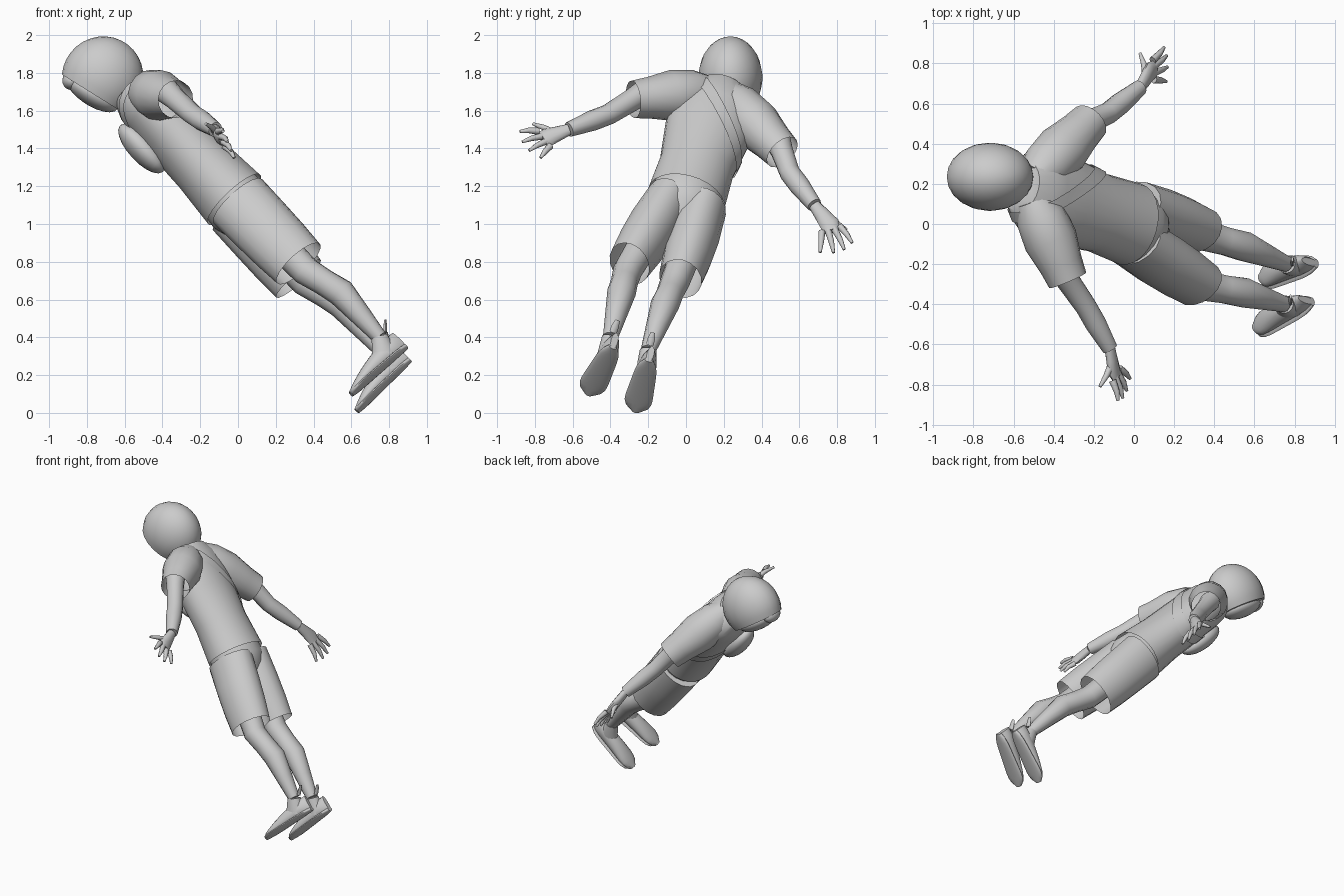
import bpy
import bmesh
import math
from mathutils import Vector

default_cube = bpy.data.objects.get("Cube")
if default_cube:
    bpy.data.objects.remove(default_cube)

colour = (.6, .6, .6, 1)
grey = bpy.data.materials.new("plain grey")
grey.use_nodes = True
grey.diffuse_color = colour
grey.node_tree.nodes["Principled BSDF"].inputs["Base Color"].default_value = colour


def point(x, y, z):
    return Vector((x, y, z))


def finish(name, bm):
    """Turn a bmesh into a smooth shaded object with the grey material."""
    bmesh.ops.recalc_face_normals(bm, faces=bm.faces)
    for face in bm.faces:
        face.smooth = True
    mesh = bpy.data.meshes.new(name)
    bm.to_mesh(mesh)
    bm.free()
    mesh.set_sharp_from_angle(angle=math.radians(50))
    mesh.materials.append(grey)
    part = bpy.data.objects.new(name, mesh)
    bpy.context.collection.objects.link(part)
    return part


def tube(name, path, widths, depths=None, side=None, open_end=False, sides=16):
    """Loft ellipses along a path; widths lie along the side direction."""
    side = side or across
    depths = depths or widths
    bm = bmesh.new()
    rings = []
    last = len(path) - 1
    for i, centre in enumerate(path):
        tangent = (path[min(i + 1, last)] - path[max(i - 1, 0)]).normalized()
        u = (side - tangent * side.dot(tangent)).normalized()
        w = tangent.cross(u)
        ring = []
        for k in range(sides):
            angle = math.tau * k / sides
            offset = u * widths[i] * math.cos(angle) + w * depths[i] * math.sin(angle)
            ring.append(bm.verts.new(centre + offset))
        rings.append(ring)
    for lower, upper in zip(rings, rings[1:]):
        for k in range(sides):
            n = (k + 1) % sides
            bm.faces.new((lower[k], lower[n], upper[n], upper[k]))
    bm.faces.new(rings[0])
    if not open_end:
        bm.faces.new(rings[-1])
    return finish(name, bm)


def between(start, end, fractions):
    return [start.lerp(end, fraction) for fraction in fractions]


def ellipsoid(name, centre, axis, side, length, width, depth, first=-85):
    """Ellipsoid along an axis; a later first angle leaves a flat cut base."""
    steps = 10
    angles = [math.radians(first + (85 - first) * i / steps) for i in range(steps + 1)]
    path = [centre + axis * length * math.sin(a) for a in angles]
    tube(name, path, [width * math.cos(a) for a in angles],
         [depth * math.cos(a) for a in angles], side, sides=20)


# Leaning body: the two ends of the shirt and the directions that follow
collar = point(-.56, .19, 1.71)
shirt_hem = point(-.02, 0, 1.13)
across = point(.16, .93, -.33).normalized()
down = (shirt_hem - collar).normalized()
chest = across.cross(down).normalized()

# Shirt
shirt = tube("shirt", between(collar, shirt_hem, (0, .1, .2, .4, .7, 1)),
             (.13, .22, .24, .23, .2, .21), (.12, .15, .16, .165, .17, .19),
             open_end=True, sides=24)


def sleeve(name, shoulder, cuff):
    tube(name, between(shoulder, cuff, (0, .2, .5, .8, 1)), (.09, .125, .135, .11, .1),
         side=chest, open_end=True)


left_cuff = point(-.33, -.28, 1.66)
right_cuff = point(-.22, .51, 1.38)
sleeve("left_sleeve", point(-.5, .12, 1.7), left_cuff)
sleeve("right_sleeve", point(-.5, .22, 1.68), right_cuff)

# Diagonal strap: a band cut from a copy of the shirt and pushed outward
strap = bmesh.new()
strap.from_mesh(shirt.data)
strap_top = point(-.5, .04, 1.8)
strap_side = (point(-.15, .29, 1.33) - strap_top).cross(chest).normalized()
for direction in (strap_side, -strap_side):
    everything = strap.verts[:] + strap.edges[:] + strap.faces[:]
    bmesh.ops.bisect_plane(strap, geom=everything, plane_co=strap_top + direction * .03,
                           plane_no=direction, clear_outer=True)
strap.normal_update()
shifts = [(vert, vert.normal * .008) for vert in strap.verts]
for vert, shift in shifts:
    vert.co += shift
finish("strap", strap)

# Bag carried on the chest
ellipsoid("chest_bag", point(-.51, .1, 1.4), down, across, .17, .11, .07)

# Neck, face and hair, tipped forward
crown = point(.53, 0, .85).normalized()
brow = point(-.85, 0, .53)
sideways = point(0, 1, 0)
jaw = point(-.77, .235, 1.69)
tube("neck", [collar, jaw + crown * .1], (.08, .08))
ellipsoid("hair", jaw + crown * .1, crown, sideways, .22, .17, .215, first=-27)
ellipsoid("face", jaw, crown, sideways, .065, .12, .155)
ellipsoid("fringe", jaw + brow * .13, crown, sideways, .05, .08, .05)


# Arms and hands
def arm(name, cuff, elbow, wrist, palm, thumb_tip, index_tip, little_tip):
    shoulder = cuff + (cuff - elbow) * .6
    path = [shoulder, cuff, elbow, elbow.lerp(wrist, .4), wrist]
    tube(name + "_arm", path, (.07, .06, .055, .055, .04), side=chest, sides=12)

    reach = (palm - wrist).normalized()
    spread = index_tip - little_tip
    knuckles = palm.lerp((index_tip + little_tip) / 2, .3)
    tube(name + "_palm", [wrist, wrist.lerp(palm, .5), palm, knuckles],
         (.032, .042, .052, .046), (.026, .027, .026, .018), spread, sides=10)

    # Digits: the four fingers fan out evenly, the thumb starts at the palm
    digits = {"_thumb": (wrist.lerp(palm, .6), thumb_tip)}
    for i in range(4):
        fan = i / 3
        root = knuckles.lerp(palm, .3) + spread * (.28 - .56 * fan)
        tip = index_tip.lerp(little_tip, fan) + reach * .03 * math.sin(math.pi * fan)
        digits["_finger_" + "abcd"[i]] = (root, tip)
    for label, (root, tip) in digits.items():
        bend = root.lerp(tip, .55) - chest * .008
        tube(name + label, [root, bend, tip], (.019, .015, .008), side=spread, sides=8)


arm("left", left_cuff, elbow=point(-.24, -.41, 1.58), wrist=point(-.12, -.62, 1.5),
    palm=point(-.1, -.73, 1.46), thumb_tip=point(-.17, -.81, 1.53),
    index_tip=point(-.08, -.88, 1.49), little_tip=point(-.02, -.77, 1.35))
arm("right", right_cuff, elbow=point(-.13, .55, 1.27), wrist=point(.03, .68, 1.1),
    palm=point(.08, .76, 1), thumb_tip=point(.03, .85, .97),
    index_tip=point(.15, .88, .9), little_tip=point(.16, .71, .85))

# Seat of the shorts, closing the gap between the legs
tube("shorts_seat", between(shirt_hem - down * .05, point(.1, -.05, .99), (0, .4, .7, 1)),
     (.19, .2, .17, .09), (.17, .18, .155, .1), sides=20)


# Legs, each with a shorts leg and a shoe
def leg(name, hip, shorts_hem, knee, ankle, heel, toe):
    tube(name + "_shorts_leg", between(hip, shorts_hem, (0, .4, .7, 1)),
         (.125, .135, .13, .115), (.175, .17, .165, .155), open_end=True)
    calf = knee.lerp(ankle, .4) - chest * .04
    path = [hip.lerp(knee, .5), knee, knee.lerp(calf, .5), calf, calf.lerp(ankle, .5), ankle]
    tube(name + "_leg", path, (.085, .078, .072, .076, .058, .04), sides=12)

    # Sole and upper follow one rounded outline, wider toward the toe
    along = (toe - heel).normalized()
    up = point(-.66, .2, .72)
    up = (up - along * up.dot(along)).normalized()
    side = up.cross(along)
    steps = 12
    fractions = [i / steps for i in range(steps + 1)]
    outline = [(.03 + .03 * t) * (1 - abs(2 * t - 1) ** 6) + .022 for t in fractions]
    floor = between(heel, toe, fractions)
    tube(name + "_sole", [p + up * .016 for p in floor], outline,
         [.016] * len(floor), side)
    heights = [.015 + .045 * (1 - t * t) for t in fractions]
    tube(name + "_shoe_upper", [p + up * h for p, h in zip(floor, heights)],
         [w * .85 for w in outline], heights, side)

    # Ankle cuff and heel tab
    instep = heel.lerp(toe, .3) + up * .05
    tube(name + "_shoe_cuff", [ankle, ankle.lerp(instep, .6), instep],
         (.045, .05, .05), (.045, .06, .08), side)
    tab = ankle - along * .04
    tip = tab + (up - along) * .05
    tube(name + "_heel_tab", between(tab, tip, (0, .5, 1)), (.02, .02, .012),
         (.01, .01, .006), side, sides=8)


leg("left", hip=point(0, -.09, 1.12), shorts_hem=point(.32, -.3, .79),
    knee=point(.36, -.31, .75), ankle=point(.75, -.4, .4),
    heel=point(.9, -.39, .34), toe=point(.61, -.52, .09))
leg("right", hip=point(0, .09, 1.08), shorts_hem=point(.32, -.03, .71),
    knee=point(.36, -.06, .69), ankle=point(.76, -.2, .33),
    heel=point(.92, -.2, .27), toe=point(.64, -.27, 0))
